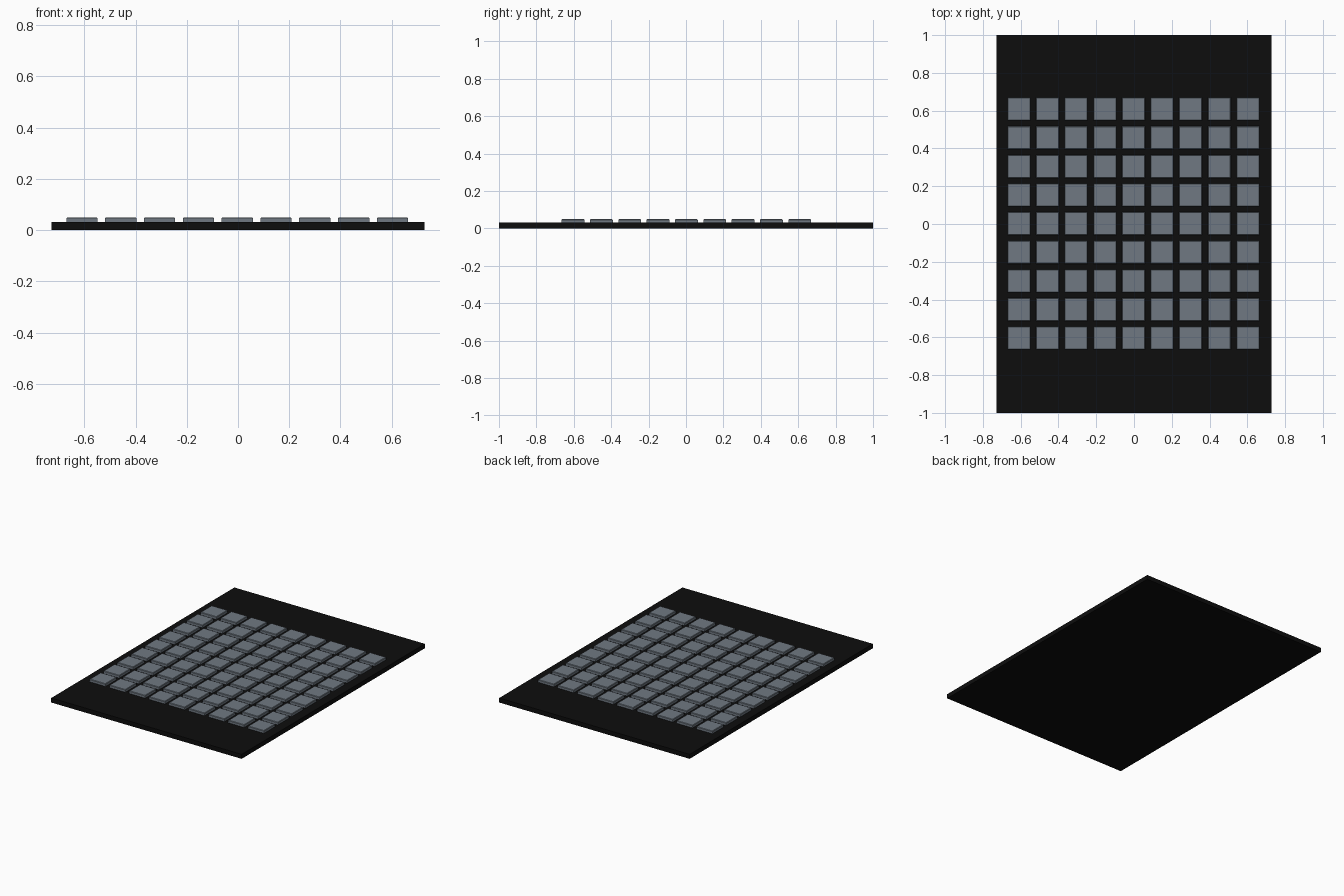
import bpy, bmesh
from mathutils import Matrix

if "Cube" in bpy.data.objects:
    bpy.data.objects.remove(bpy.data.objects["Cube"])


def material(name, rgb):
    m = bpy.data.materials.new(name)
    m.diffuse_color = (*rgb, 1)
    m.use_nodes = True
    m.node_tree.nodes["Principled BSDF"].inputs["Base Color"].default_value = m.diffuse_color
    return m


black = material("matte black", (0.004, 0.004, 0.004))
slate = material("slate grey", (0.16, 0.19, 0.225))


def box(name, size, center, mat, bevel=0):
    bm = bmesh.new()
    bmesh.ops.create_cube(bm, size=1, matrix=Matrix.Diagonal((*size, 1)))
    if bevel:
        # soften only the upper rim
        rim = [e for e in bm.edges if all(v.co.z > 0 for v in e.verts)]
        bmesh.ops.bevel(bm, geom=rim, offset=bevel, segments=1, affect='EDGES')
    me = bpy.data.meshes.new(name)
    bm.to_mesh(me)
    bm.free()
    me.materials.append(mat)
    ob = bpy.data.objects.new(name, me)
    ob.location = center
    bpy.context.collection.objects.link(ob)
    return ob


# flat backing board
box("board", (1.456, 2.0, 0.031), (0, 0, 0.0155), black)

# nine by nine grid of square tiles sharing one mesh
PITCH, SIZE, COUNT = 0.1515, 0.122, 9
tile = box("tile", (SIZE, SIZE, 0.018), (0, 0, 0), slate, 0.003)
for row in range(COUNT):
    for col in range(COUNT):
        ob = tile if row == col == 0 else tile.copy()
        if ob is not tile:
            bpy.context.collection.objects.link(ob)
        ob.name = f"tile_{row}_{col}"
        ob.location = ((col - 4) * PITCH - 0.003, (row - 4) * PITCH + 0.002, 0.040)
